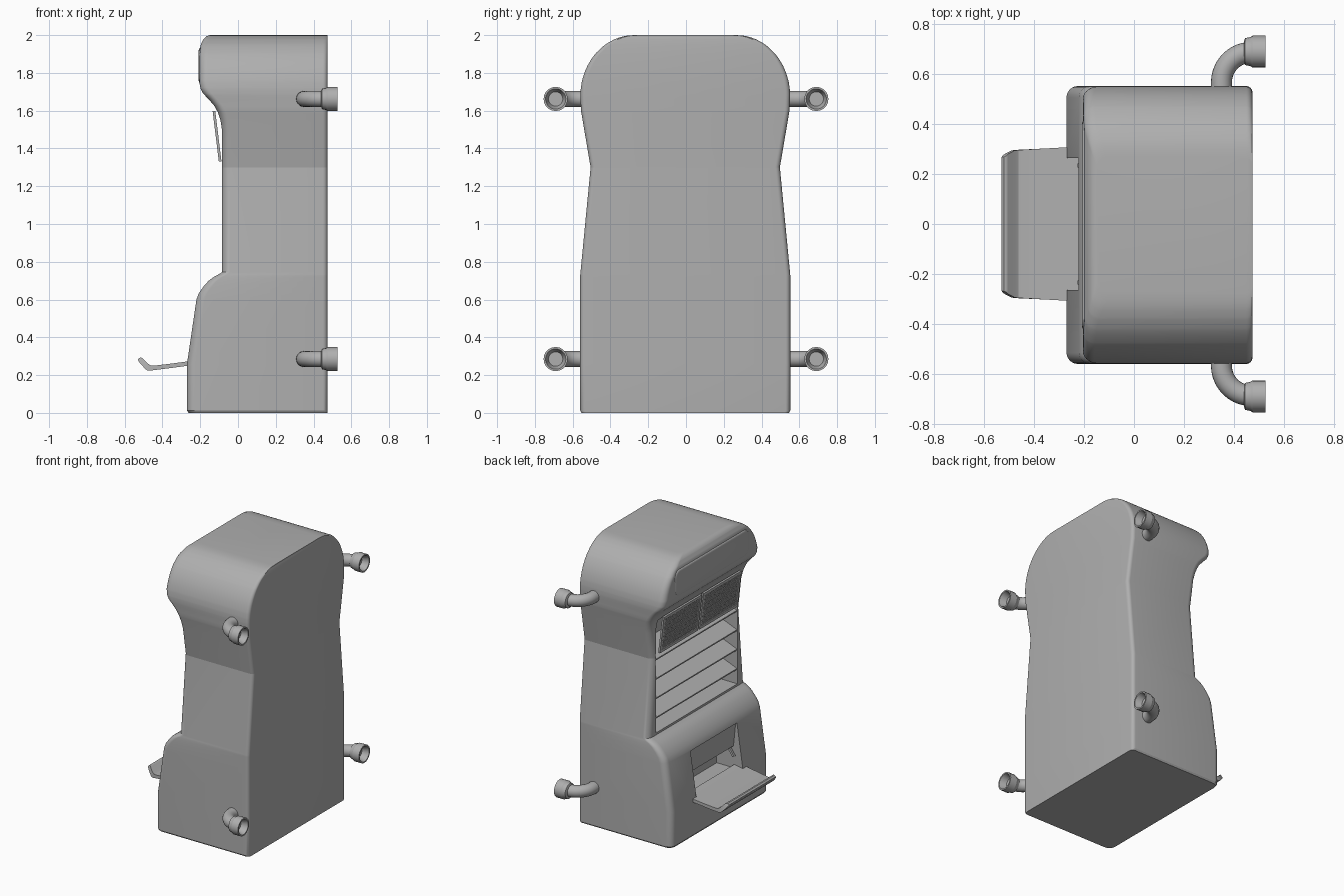
import bpy, bmesh, math
from mathutils import Matrix, Vector

if "Cube" in bpy.data.objects:
    bpy.data.objects.remove(bpy.data.objects["Cube"])

grey = bpy.data.materials.new("mid_grey")
grey.diffuse_color = (.43, .43, .43, 1)
grey.use_nodes = True
grey.node_tree.nodes["Principled BSDF"].inputs["Base Color"].default_value = grey.diffuse_color


def finish(name, bm, angle=30):
    bmesh.ops.recalc_face_normals(bm, faces=bm.faces)
    me = bpy.data.meshes.new(name)
    bm.to_mesh(me)
    bm.free()
    me.materials.append(grey)
    ob = bpy.data.objects.new(name, me)
    bpy.context.collection.objects.link(ob)
    smooth(ob, angle)
    return ob


def smooth(ob, angle):
    bpy.ops.object.select_all(action='DESELECT')
    ob.select_set(True)
    bpy.context.view_layer.objects.active = ob
    bpy.ops.object.shade_smooth_by_angle(angle=math.radians(angle))


def add_box(bm, loc, size, tilt=0):
    m = Matrix.Translation(loc) @ Matrix.Rotation(tilt, 4, 'Y') @ Matrix.Diagonal((*size, 1))
    bmesh.ops.create_cube(bm, size=1, matrix=m)


def loft(bm, rings, cap=True):
    rows = [[bm.verts.new(p) for p in r] for r in rings]
    n = len(rows[0])
    for a, b in zip(rows, rows[1:]):
        for i in range(n):
            bm.faces.new((a[i], a[(i + 1) % n], b[(i + 1) % n], b[i]))
    if cap:
        bm.faces.new(rows[0])
        bm.faces.new(rows[-1])


def lerp(table, z):
    for (z0, v0), (z1, v1) in zip(table, table[1:]):
        if z <= z1:
            return v0 + (v1 - v0) * (z - z0) / (z1 - z0)
    return table[-1][1]


# Cabinet: rounded-rectangle sections stacked up the height
FRONT = [(0, -.262), (.012, -.27), (.26, -.27), (.60, -.22), (.635, -.207), (.67, -.182),
         (.70, -.155), (.72, -.128), (.732, -.105), (.745, -.085), (1.5, -.085), (1.55, -.093),
         (1.59, -.106), (1.625, -.125), (1.66, -.155), (1.69, -.184), (1.715, -.198),
         (1.75, -.205), (1.9, -.203), (1.95, -.197), (1.98, -.182), (1.993, -.168), (2, -.15)]
WIDTH = [(0, .549), (.012, .556), (.73, .556), (1.3, .501), (1.6, .552), (1.68, .555)]
CY = -.004


def half_width(z):
    if z <= 1.68:
        return lerp(WIDTH, z)
    return .27 + .285 * math.sqrt(max(0, 1 - ((z - 1.68) / .32) ** 2))


def section(z):
    x0, x1, w = lerp(FRONT, z), .474, half_width(z)
    pts = []
    for sx, sy, r, start in ((1, 1, .025, 0), (-1, 1, .045, 90), (-1, -1, .045, 180), (1, -1, .025, 270)):
        cx = x1 - r if sx > 0 else x0 + r
        cy = sy * (w - r) + CY
        for k in range(7):
            a = math.radians(start + 15 * k)
            pts.append((cx + r * math.cos(a), cy + r * math.sin(a), z))
    return pts


levels = {z for z, _ in FRONT} | {z for z, _ in WIDTH}
levels |= {round(1.68 + .32 * math.sin(math.radians(7.5 * k)), 4) for k in range(13)}
bm = bmesh.new()
loft(bm, [section(z) for z in sorted(levels)])
cabinet = finish("cabinet", bm)

# Shelf bay and dispensing opening cut into the cabinet
for name, loc, size in (("bay_cutter", (-.12, 0, 1.17), (.4, .93, .82)),
                        ("opening_cutter", (-.23, 0, .425), (.34, .53, .33))):
    bm = bmesh.new()
    add_box(bm, loc, size)
    cutter = finish(name, bm)
    cutter.hide_render = True
    mod = cabinet.modifiers.new(name, 'BOOLEAN')
    mod.operation, mod.solver, mod.object = 'DIFFERENCE', 'EXACT', cutter
    bpy.context.view_layer.objects.active = cabinet
    bpy.ops.object.modifier_apply(modifier=name)
    bpy.data.objects.remove(cutter)
smooth(cabinet, 25)

# Crease at the waist
verts = cabinet.data.vertices
for e in cabinet.data.edges:
    if all(abs(verts[i].co.z - 1.3) < .001 for i in e.vertices):
        e.use_edge_sharp = True

# Soft raised panel on the head
bm = bmesh.new()
rings = []
for x, inset in ((-.19, 0), (-.203, .002), (-.206, .006), (-.208, .014)):
    ring = []
    for sy, sz, start in ((1, 1, 0), (-1, 1, 90), (-1, -1, 180), (1, -1, 270)):
        for k in range(6):
            a = math.radians(start + 18 * k)
            ring.append((x, sy * .37 + (.05 - inset) * math.cos(a) + CY,
                         1.84 + sz * .045 + (.05 - inset) * math.sin(a)))
    rings.append(ring)
loft(bm, rings)
finish("head_panel", bm, 60)

# Sloping shelves inside the bay
bm = bmesh.new()
for z in (.86, 1.0, 1.14, 1.28):
    add_box(bm, (0, 0, z + .035), (.17, .93, .014), math.radians(-22))
finish("shelves", bm)

# Two framed mesh grilles, leaning outward at the top
TILT = math.radians(-7)
centre = Vector((-.111, 0, 1.465))
up = Vector((math.sin(TILT), 0, math.cos(TILT)))
for side, label in ((1, "left"), (-1, "right")):
    W, H, T = .435, .27, .014
    mid = centre + Vector((0, side * .225, 0))
    bm = bmesh.new()
    for s in (1, -1):
        add_box(bm, mid + up * s * (H / 2 - .011), (T, W, .022), TILT)
        add_box(bm, mid + Vector((0, s * (W / 2 - .011), 0)), (T, .022, H), TILT)
    for i in range(1, 26):
        add_box(bm, mid + Vector((0, (i / 26 - .5) * (W - .04), 0)), (.006, .007, H - .03), TILT)
    for i in range(1, 16):
        add_box(bm, mid + up * (i / 16 - .5) * (H - .04), (.006, W - .03, .007), TILT)
    finish("grille_" + label, bm)

# Flap and its two struts inside the opening
bm = bmesh.new()
add_box(bm, (-.2, 0, .505), (.012, .52, .17), math.radians(-6))
finish("flap", bm)
bm = bmesh.new()
for y in (.235, -.235):
    add_box(bm, (-.19, y, .40), (.016, .016, .10), math.radians(35))
finish("flap_struts", bm)

# Tray with upturned lip: upper profile x, z with half width, and lower profile x, z
TRAY = [(-.20, .285, .262, -.20, .26), (-.27, .272, .307, -.27, .249), (-.36, .26, .302, -.36, .237),
        (-.445, .25, .297, -.465, .224), (-.462, .251, .296, -.48, .225), (-.478, .262, .294, -.49, .232),
        (-.504, .289, .28, -.518, .262), (-.51, .292, .273, -.527, .275), (-.52, .292, .268, -.53, .283)]
bm = bmesh.new()
loft(bm, [[(x, -w, z), (x, w, z), (u, w, v), (u, -w, v)] for x, z, w, u, v in TRAY])
finish("tray", bm)


# Elbow pipes with hollow collars at the back corners
def ring(c, axis, r, n=20):
    side = Vector((0, 0, 1)).cross(axis)
    return [c + r * (math.cos(2 * math.pi * k / n) * side + math.sin(2 * math.pi * k / n) * Vector((0, 0, 1)))
            for k in range(n)]


COLLAR = [(.44, .042), (.445, .054), (.465, .058), (.475, .064), (.527, .064), (.527, .054), (.48, .038)]
for s, label in ((1, "left"), (-1, "right")):
    for z, level in ((.285, "lower"), (1.662, "upper")):
        bm = bmesh.new()
        rings = [ring(Vector((.35, s * .45, z)), Vector((0, s, 0)), .042)]
        for k in range(11):
            a = math.radians(9 * k)
            c = Vector((.47 - .12 * math.cos(a), s * (.567 + .12 * math.sin(a)), z))
            rings.append(ring(c, Vector((math.sin(a), s * math.cos(a), 0)), .042))
        loft(bm, rings)
        loft(bm, [ring(Vector((x, s * .69, z)), Vector((1, 0, 0)), r) for x, r in COLLAR])
        finish(f"pipe_{level}_{label}", bm)
